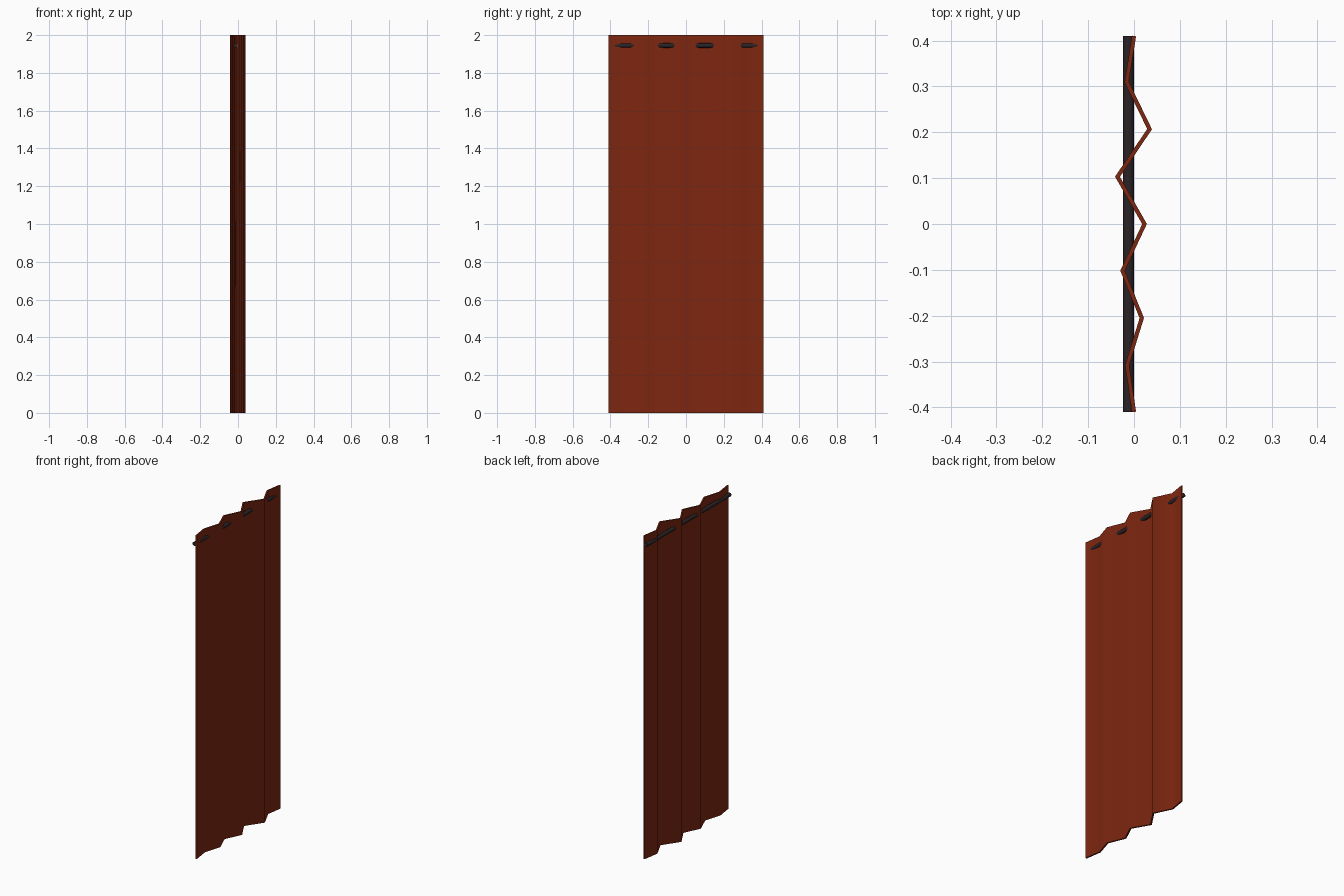
import bpy, bmesh, math
from mathutils import Vector

if "Cube" in bpy.data.objects:
    bpy.data.objects.remove(bpy.data.objects["Cube"])


def material(name, rgb):
    m = bpy.data.materials.new(name)
    m.diffuse_color = (*rgb, 1)
    m.use_nodes = True
    m.node_tree.nodes["Principled BSDF"].inputs["Base Color"].default_value = m.diffuse_color
    return m


cloth = material("rust red cloth", (0.21, 0.020, 0.005))
metal = material("dark metal", (0.024, 0.017, 0.019))

# Curtain: zigzag profile (x, y), given a thickness and extruded upward
path = [Vector(p) for p in [
    (0.0, -0.41), (-0.015, -0.308), (0.017, -0.205), (-0.025, -0.102),
    (0.023, 0.0), (-0.036, 0.103), (0.034, 0.207), (-0.016, 0.31), (0.0, 0.41)]]
HALF, HEIGHT = 0.0045, 2.0


def offset(i, side):
    # mitred offset of profile point i
    segs = [(path[j + 1] - path[j]).normalized()
            for j in (i - 1, i) if 0 <= j < len(path) - 1]
    normals = [Vector((s.y, -s.x)) for s in segs]
    n = sum(normals, Vector((0, 0))).normalized()
    return path[i] + n * (side * HALF / n.dot(normals[0]))


bm = bmesh.new()
rows = []
for i in range(len(path)):
    a, b = offset(i, 1), offset(i, -1)
    rows.append([bm.verts.new((p.x, p.y, z))
                 for p, z in ((a, 0), (a, HEIGHT), (b, HEIGHT), (b, 0))])
for r, s in zip(rows, rows[1:]):
    for k in range(4):
        bm.faces.new((r[k], s[k], s[(k + 1) % 4], r[(k + 1) % 4]))
bm.faces.new(rows[0])
bm.faces.new(rows[-1][::-1])
bmesh.ops.recalc_face_normals(bm, faces=bm.faces)
me = bpy.data.meshes.new("curtain")
bm.to_mesh(me)
bm.free()
curtain = bpy.data.objects.new("curtain", me)
bpy.context.collection.objects.link(curtain)
me.materials.append(cloth)

# Rod threaded through the folds
bpy.ops.mesh.primitive_cylinder_add(vertices=16, radius=0.012, depth=0.82,
                                    location=(-0.012, 0, 1.945),
                                    rotation=(math.pi / 2, 0, 0))
rod = bpy.context.object
rod.name = "curtain_rod"
rod.data.materials.append(metal)

# Soft folds, sharp rims
for ob in (curtain, rod):
    bpy.ops.object.select_all(action='DESELECT')
    ob.select_set(True)
    bpy.context.view_layer.objects.active = ob
    bpy.ops.object.shade_smooth_by_angle(angle=math.radians(70))
